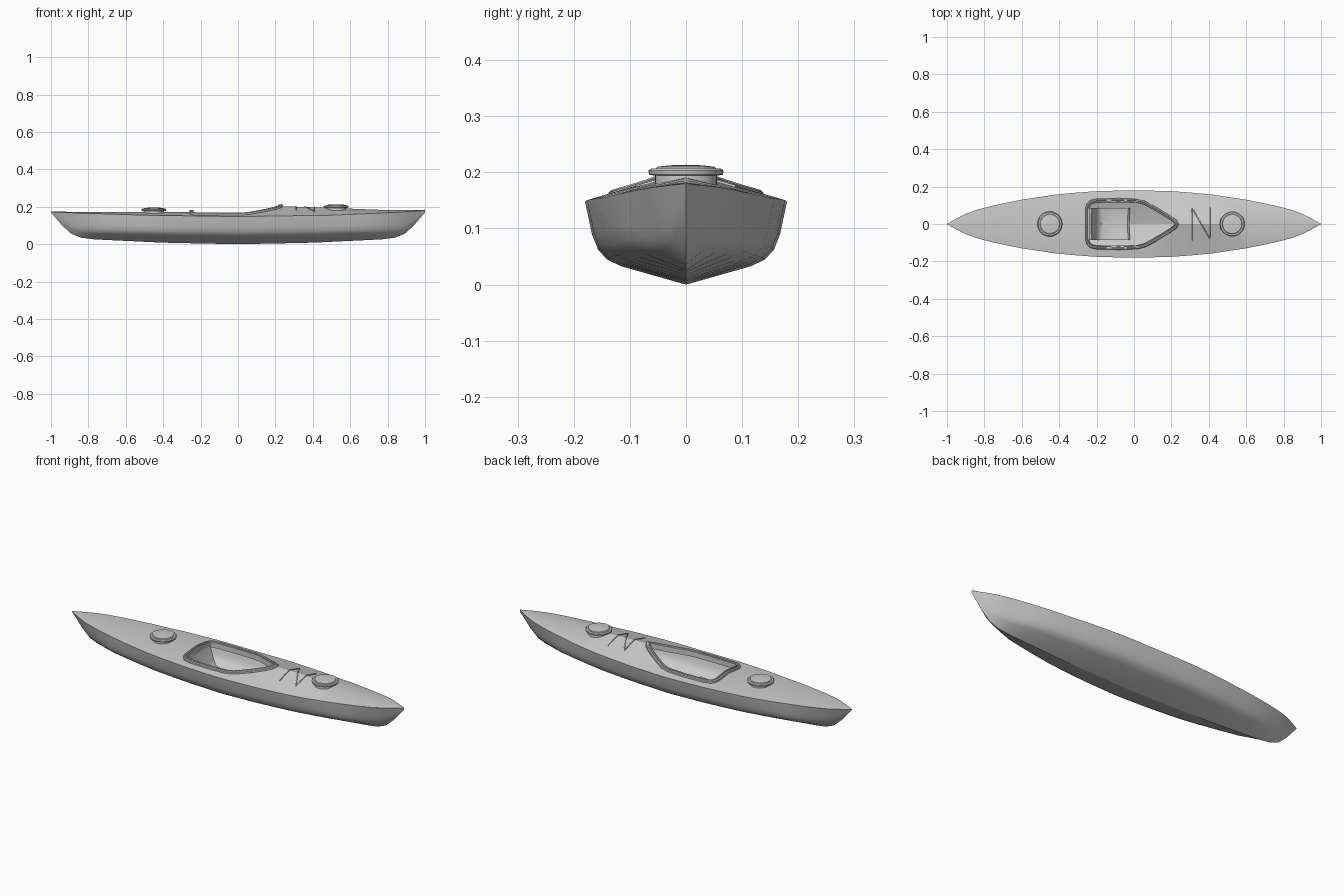
import bpy, math
from mathutils import Vector

if "Cube" in bpy.data.objects:
    bpy.data.objects.remove(bpy.data.objects["Cube"])


def interp(table, x):
    for (x0, v0), (x1, v1) in zip(table, table[1:]):
        if x <= x1:
            return v0 + (v1 - v0) * (x - x0) / (x1 - x0)
    return table[-1][1]


BEAM = [(0, .18), (.2, .176), (.4, .16), (.6, .13), (.75, .1), (.87, .068), (.94, .034), (1, .001)]
KEEL = [(0, 0), (.4, .008), (.77, .026), (.84, .035), (.89, .055), (.94, .1), (1, .17)]
SHEER = [(-1, .172), (-.5, .155), (0, .148), (.5, .155), (.8, .168), (1, .18)]
RIDGE = [(-1, .174), (-.5, .171), (-.25, .171), (0, .178), (.12, .189), (.25, .202),
         (.42, .197), (.6, .19), (.8, .182), (1, .182)]
# Half section: fraction of beam, fraction of height
SECTION = [(.64, .22), (.78, .3), (.87, .42), (.93, .6), (1, 1)]


def deck(x, y):
    s, r = interp(SHEER, x), interp(RIDGE, x)
    return r + (s - r) * min(1, abs(y) / interp(BEAM, abs(x)))


def shade(ob, angle=26):
    bpy.ops.object.select_all(action='DESELECT')
    ob.select_set(True)
    bpy.context.view_layer.objects.active = ob
    bpy.ops.object.shade_smooth_by_angle(angle=math.radians(angle))


def loft(name, rings, closed=False):
    """Skin a list of equal closed rings, capped or joined end to end."""
    n, m = len(rings[0]), len(rings)
    verts = [p for ring in rings for p in ring]
    faces = []
    for i in range(m if closed else m - 1):
        a, b = i * n, ((i + 1) % m) * n
        faces += [(a + j, a + (j + 1) % n, b + (j + 1) % n, b + j) for j in range(n)]
    if not closed:
        faces += [tuple(range(n))[::-1], tuple(range((m - 1) * n, m * n))]
    me = bpy.data.meshes.new(name)
    me.from_pydata(verts, [], faces)
    import bmesh
    bm = bmesh.new()
    bm.from_mesh(me)
    bmesh.ops.recalc_face_normals(bm, faces=bm.faces)
    bm.to_mesh(me)
    bm.free()
    ob = bpy.data.objects.new(name, me)
    bpy.context.collection.objects.link(ob)
    return ob


def section(x, inset=0):
    b = interp(BEAM, abs(x)) - inset
    k, s, r = interp(KEEL, abs(x)) + inset, interp(SHEER, x) - inset, interp(RIDGE, x) - inset
    t = max(0, (abs(x) - .7) / .3)
    half = [(b * (f + (h - f) * t), k + (s - k) * h) for f, h in SECTION]
    return ([(x, 0, k)] + [(x, y, z) for y, z in half] + [(x, 0, r)]
            + [(x, -y, z) for y, z in reversed(half)])


def cut(ob, cutter):
    mod = ob.modifiers.new("cut", 'BOOLEAN')
    mod.operation, mod.solver, mod.object = 'DIFFERENCE', 'EXACT', cutter
    bpy.context.view_layer.objects.active = ob
    bpy.ops.object.modifier_apply(modifier=mod.name)
    bpy.data.objects.remove(cutter)


# Cockpit outline, pointed to the front
HALF = [(-.26, .0), (-.26, .085), (-.252, .11), (-.235, .127), (-.2, .135), (-.08, .138), (.02, .134),
        (.06, .124), (.1, .103), (.15, .074), (.2, .043), (.227, .022), (.24, 0)]
OUTLINE = [Vector(p) for p in HALF + [(x, -y) for x, y in HALF[-2:0:-1]]]


def outline(inset):
    pts = []
    for i, p in enumerate(OUTLINE):
        a, b = OUTLINE[i - 1], OUTLINE[(i + 1) % len(OUTLINE)]
        t = (b - a).normalized()
        pts.append(p + Vector((t.y, -t.x)) * inset)
    return pts


# Hull and deck with a hollow cockpit
stations = [v * s for v in (.06, .12, .18, .25, .33, .42, .5, .6, .7, .77, .84, .89, .94, .97, 1) for s in (-1, 1)]
stations = sorted(stations + [0])
hull = loft("hull", [section(x) for x in stations])
cut(hull, loft("void_cutter", [section(x, .008) for x in stations if abs(x) <= .6]))
hole = outline(.018)
cut(hull, loft("hole_cutter", [[(p.x, p.y, z) for p in hole] for z in (.13, .3)]))
shade(hull)

# Raised rim around the cockpit: (inset, height above deck)
RIM = [(0, .0), (0, .009), (.004, .013), (.01, .013), (.012, .008), (.016, .008), (.018, .013),
       (.022, .011), (.022, -.018), (.016, -.018)]
rings = []
for i, p in enumerate(OUTLINE):
    rings.append([(outline(d)[i].x, outline(d)[i].y, deck(p.x, p.y) + h) for d, h in RIM])
shade(loft("cockpit_rim", rings, closed=True), 40)

# Seat: side profile swept across, slightly dished
PROFILE = [(-.02, .052), (-.03, .06), (-.1, .054), (-.17, .052), (-.192, .062), (-.204, .09), (-.226, .16),
           (-.236, .16), (-.22, .085), (-.205, .042), (-.02, .042)]
rows = []
for i in range(9):
    y = -.085 + .17 * i / 8
    dish = .008 * (1 - (y / .085) ** 2)
    rows.append([(x - dish * (.6 if j in (0, 1, 10) or j > 4 else 0), y, z - (dish if j < 4 else 0))
                 for j, (x, z) in enumerate(PROFILE)])
shade(loft("seat", rows), 40)


# Round hatches, revolved
def hatch(name, x, z):
    prof = [(.055, -.025), (.055, 0), (.066, .002), (.067, .009), (.062, .013), (.054, .013),
            (.051, .016), (.03, .0185), (.008, .0195)]
    rings = [[(x + r * math.cos(a * math.pi / 16), r * math.sin(a * math.pi / 16), z + h)
              for a in range(32)] for r, h in prof]
    shade(loft(name, rings), 35)


hatch("rear_hatch", -.45, .177)
hatch("front_hatch", .525, .194)

# Zigzag deck cord following the deck
cu = bpy.data.curves.new("deck_cord", 'CURVE')
cu.dimensions = '3D'
cu.bevel_depth, cu.bevel_resolution = .0025, 2
path = [(.31, -.088), (.31, .088), (.41, -.088), (.41, .088)]
pts = []
for (x0, y0), (x1, y1) in zip(path, path[1:]):
    for i in range(10):
        t = i / 10
        x, y = x0 + (x1 - x0) * t, y0 + (y1 - y0) * t
        pts.append((x, y, deck(x, y) + .002, 1))
pts.append((*path[-1], deck(*path[-1]) + .002, 1))
sp = cu.splines.new('POLY')
sp.points.add(len(pts) - 1)
for p, co in zip(sp.points, pts):
    p.co = co
cord = bpy.data.objects.new("deck_cord", cu)
bpy.context.collection.objects.link(cord)
